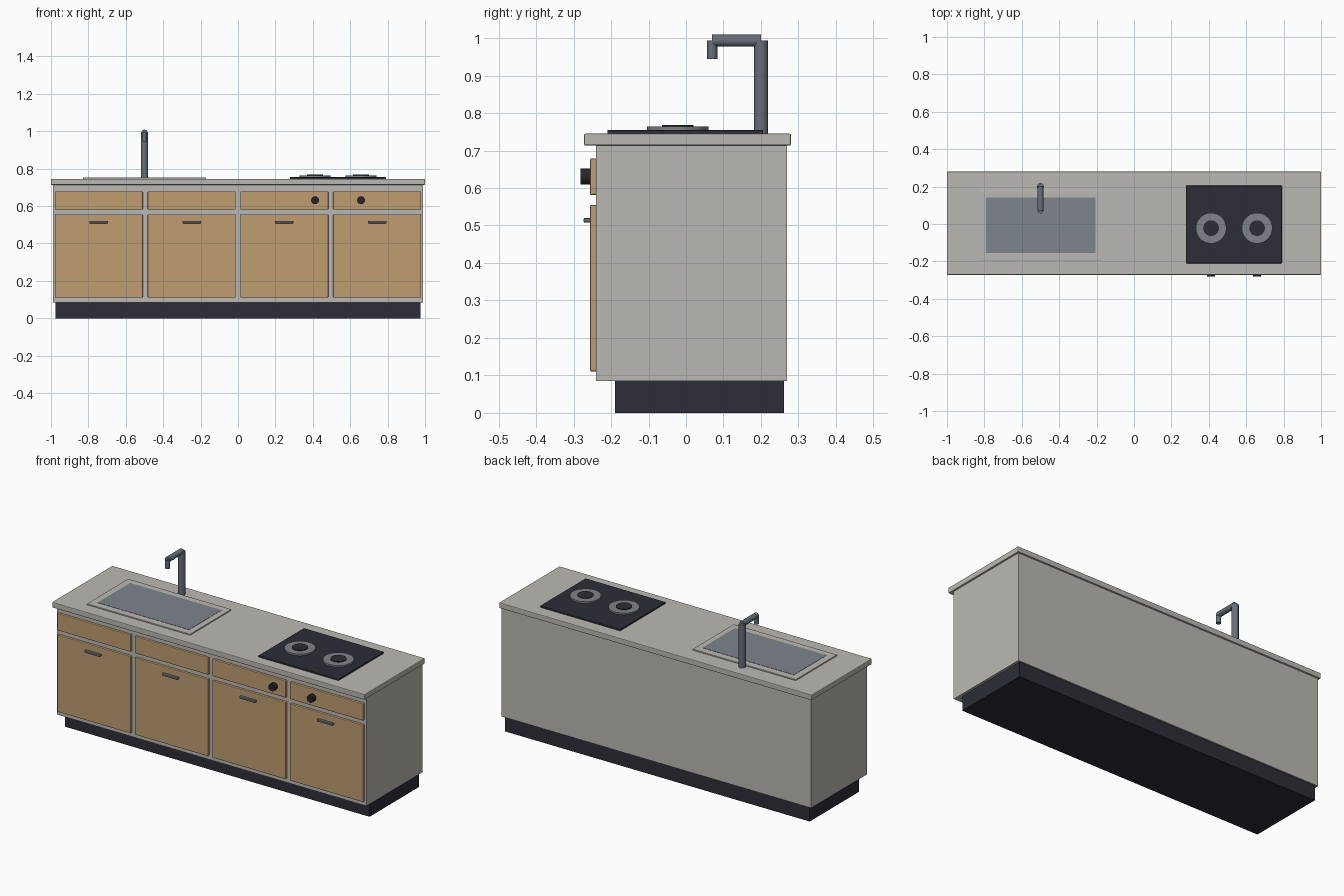
import bpy, bmesh, math
from mathutils import Vector

if "Cube" in bpy.data.objects:
    bpy.data.objects.remove(bpy.data.objects["Cube"], do_unlink=True)


def material(name, rgb):
    lin = [((c / 255 + 0.055) / 1.055) ** 2.4 for c in rgb] + [1.0]
    m = bpy.data.materials.new(name)
    m.use_nodes = True
    m.diffuse_color = lin
    m.node_tree.nodes["Principled BSDF"].inputs["Base Color"].default_value = lin
    return m


STONE = material("warm grey", (187, 185, 179))
WOOD = material("light wood", (191, 157, 112))
DARK = material("charcoal", (45, 45, 55))
STEEL = material("steel", (126, 131, 140))
TAP = material("dark steel", (105, 111, 121))
BURNER = material("burner grey", (128, 131, 136))
KNOB = material("knob black", (36, 36, 43))


def finish(bm, name, mat, bevel=0.0, smooth=False):
    me = bpy.data.meshes.new(name)
    bm.to_mesh(me)
    bm.free()
    me.materials.append(mat)
    ob = bpy.data.objects.new(name, me)
    bpy.context.collection.objects.link(ob)
    if bevel:
        mod = ob.modifiers.new("Bevel", "BEVEL")
        mod.width = bevel
        mod.segments = 2
    if smooth:
        bpy.ops.object.select_all(action="DESELECT")
        ob.select_set(True)
        bpy.context.view_layer.objects.active = ob
        bpy.ops.object.shade_smooth_by_angle(angle=math.radians(35))
    return ob


def box(name, mat, x, y, z, bevel=0.0):
    """Box from (min, max) ranges on each axis."""
    bm = bmesh.new()
    bmesh.ops.create_cube(bm, size=1)
    for v in bm.verts:
        v.co = [r[0] + (c + 0.5) * (r[1] - r[0]) for c, r in zip(v.co, (x, y, z))]
    return finish(bm, name, mat, bevel)


def rod(name, mat, a, b, radius, sides=32, smooth=True, bevel=0.0):
    """Cylinder from point a to point b."""
    a, b = Vector(a), Vector(b)
    bm = bmesh.new()
    bmesh.ops.create_cone(bm, cap_ends=True, segments=sides, radius1=radius,
                          radius2=radius, depth=(b - a).length)
    turn = (b - a).to_track_quat("Z", "Y")
    for v in bm.verts:
        v.co = turn @ v.co + (a + b) / 2
    return finish(bm, name, mat, bevel, smooth)


# Cabinet
box("plinth", DARK, (-0.975, 0.975), (-0.19, 0.262), (0, 0.086))
box("cabinet_body", STONE, (-0.99, 0.99), (-0.24, 0.27), (0.085, 0.714))
box("countertop", STONE, (-1, 1), (-0.272, 0.28), (0.713, 0.745), 0.004)

# Four bays, each with a drawer front, a door and a handle
for i in range(4):
    cx = -0.744 + i * 0.496
    span = (cx - 0.235, cx + 0.235)
    box(f"drawer_front_{i + 1}", WOOD, span, (-0.256, -0.239), (0.581, 0.679), 0.004)
    box(f"door_{i + 1}", WOOD, span, (-0.256, -0.239), (0.11, 0.555), 0.004)
    box(f"door_handle_{i + 1}", TAP, (cx - 0.05, cx + 0.05), (-0.273, -0.255),
        (0.508, 0.52), 0.003)

# Sink
box("sink_rim", STONE, (-0.83, -0.17), (-0.195, 0.182), (0.744, 0.752), 0.002)
box("sink_basin", STEEL, (-0.79, -0.205), (-0.155, 0.142), (0.75, 0.7535))

# Tap
TX = -0.5
rod("tap_column", TAP, (TX, 0.2, 0.744), (TX, 0.2, 0.994), 0.019, 12)
rod("tap_arm", TAP, (TX, 0.2, 0.993), (TX, 0.07, 0.993), 0.016, 12)
rod("tap_spout", TAP, (TX, 0.07, 0.994), (TX, 0.07, 0.944), 0.0135, 12)

# Hob with two burners and their control knobs
box("hob_plate", DARK, (0.278, 0.79), (-0.21, 0.205), (0.744, 0.7545), 0.002)
for side, bx in (("right", 0.412), ("left", 0.658)):
    rod(f"burner_ring_{side}", BURNER, (bx, -0.022, 0.754), (bx, -0.022, 0.764), 0.082, 40)
    rod(f"burner_cap_{side}", DARK, (bx, -0.022, 0.763), (bx, -0.022, 0.768), 0.042, 32)
    rod(f"knob_{side}", KNOB, (bx, -0.255, 0.631), (bx, -0.282, 0.631), 0.021, 24)
